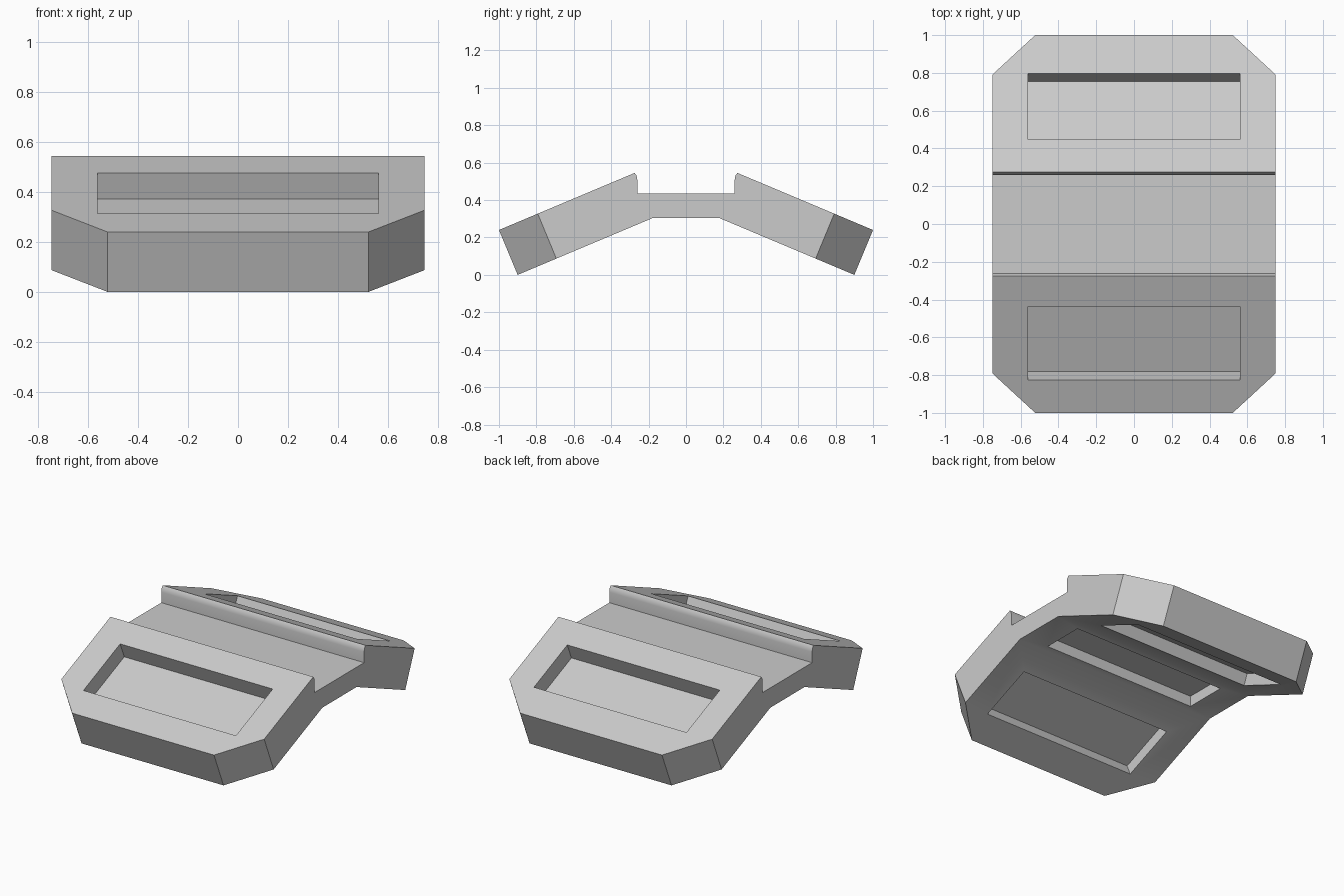
import bpy, bmesh, math
from mathutils import Vector, Matrix

old = bpy.data.objects.get("Cube")
if old:
    bpy.data.objects.remove(old, do_unlink=True)

HALF_W = 0.748
TILT = math.radians(22.5)

grey = bpy.data.materials.new("plain grey")
grey.use_nodes = True
grey.diffuse_color = (0.6, 0.6, 0.6, 1)
grey.node_tree.nodes["Principled BSDF"].inputs["Base Color"].default_value = (0.6, 0.6, 0.6, 1)


def make_object(name, bm):
    mesh = bpy.data.meshes.new(name)
    bmesh.ops.recalc_face_normals(bm, faces=bm.faces)
    bm.to_mesh(mesh)
    bm.free()
    obj = bpy.data.objects.new(name, mesh)
    bpy.context.collection.objects.link(obj)
    return obj


# Bent plate: half of the side profile, mirrored and extruded across the width
half = [(0.18, 0.303), (0.9, 0.0), (1.0, 0.24), (0.275, 0.545),
        (0.264, 0.53), (0.26, 0.505), (0.26, 0.435)]
profile = half + [(-y, z) for y, z in reversed(half)]
bm = bmesh.new()
face = bm.faces.new([bm.verts.new((-HALF_W, y, z)) for y, z in profile])
side = bmesh.ops.extrude_face_region(bm, geom=[face])
bmesh.ops.translate(bm, vec=(2 * HALF_W, 0, 0),
                    verts=[v for v in side["geom"] if isinstance(v, bmesh.types.BMVert)])

# Cut the four outer corners square to the sloping wings
for sx in (-1, 1):
    for sy in (-1, 1):
        normal = Vector((sx, sy * math.cos(TILT), -math.sin(TILT)))
        bmesh.ops.bisect_plane(bm, geom=bm.verts[:] + bm.edges[:] + bm.faces[:], dist=1e-5,
                               plane_co=(sx * 0.523, sy, 0.24), plane_no=normal,
                               clear_outer=True)
        bmesh.ops.holes_fill(bm, edges=[e for e in bm.edges if e.is_boundary], sides=0)
plate = make_object("bent_plate", bm)
plate.data.materials.append(grey)


# Recesses: a box between two edge points (y, z), sunk to the given depth on both sides
def cut_recess(name, a, b, depth):
    mid = Vector((0, (a[0] + b[0]) / 2, (a[1] + b[1]) / 2))
    length = math.hypot(b[0] - a[0], b[1] - a[1])
    angle = math.atan2(b[1] - a[1], b[0] - a[0])
    cutter_bm = bmesh.new()
    bmesh.ops.create_cube(cutter_bm, size=1, matrix=Matrix.Translation(mid)
                          @ Matrix.Rotation(angle, 4, "X")
                          @ Matrix.Diagonal((1.125, length, depth * 2, 1)))
    cutter = make_object(name, cutter_bm)
    cutter.hide_render = True
    mod = plate.modifiers.new(name, "BOOLEAN")
    mod.operation = "DIFFERENCE"
    mod.solver = "EXACT"
    mod.object = cutter
    bpy.context.view_layer.objects.active = plate
    bpy.ops.object.modifier_apply(modifier=name)
    bpy.data.objects.remove(cutter, do_unlink=True)


def top_z(y):
    return 0.24 + (1 - abs(y)) * 0.305 / 0.725


def under_z(y):
    return (0.9 - abs(y)) * 0.303 / 0.72


def wing_recess(name, y0, y1, surface, depth):
    cut_recess(name, (y0, surface(y0)), (y1, surface(y1)), depth)


wing_recess("front_top_recess", -0.825, -0.438, top_z, 0.112)
wing_recess("back_top_recess", 0.447, 0.798, top_z, 0.112)
wing_recess("front_under_recess", -0.706, -0.364, under_z, 0.075)
wing_recess("back_under_recess", 0.364, 0.706, under_z, 0.075)
cut_recess("middle_under_recess", (-0.14, 0.303), (0.14, 0.303), 0.07)

# Smooth the gentle bends, keep the corners sharp
bpy.ops.object.select_all(action="DESELECT")
plate.select_set(True)
bpy.context.view_layer.objects.active = plate
bpy.ops.object.shade_smooth_by_angle(angle=math.radians(30))
